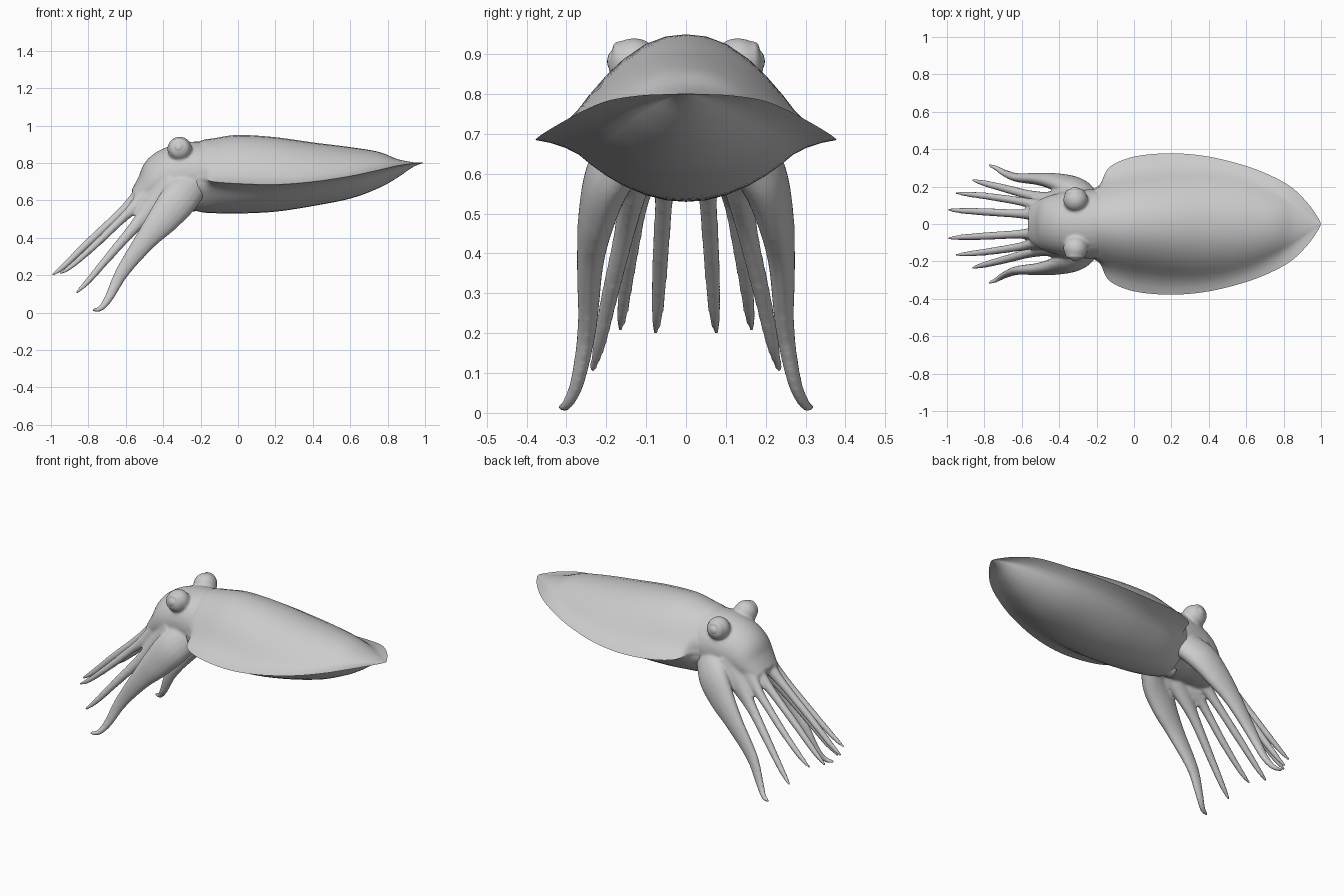
import bpy, bmesh, math
from mathutils import Vector, Matrix

cube = bpy.data.objects.get("Cube")
if cube:
    bpy.data.objects.remove(cube)

skin = bpy.data.materials.new("pale grey skin")
skin.use_nodes = True
GREY = (0.6, 0.6, 0.6, 1)
skin.diffuse_color = GREY
skin.node_tree.nodes["Principled BSDF"].inputs["Base Color"].default_value = GREY


def spline(rows, steps):
    """Catmull-Rom interpolation of rows of numbers."""
    rows = [Vector(r) for r in rows]
    out = []
    for i in range(len(rows) - 1):
        a, b = rows[max(i - 1, 0)], rows[i]
        c, d = rows[i + 1], rows[min(i + 2, len(rows) - 1)]
        for k in range(steps):
            t = k / steps
            out.append(0.5 * (2 * b + (c - a) * t + (2 * a - 5 * b + 4 * c - d) * t ** 2
                              + (3 * b - a - 3 * c + d) * t ** 3))
    return out + [rows[-1]]


def loft(bm, rings):
    """Skin closed rings of points and cap both ends."""
    loops = [[bm.verts.new(p) for p in ring] for ring in rings]
    n = len(loops[0])
    for a, b in zip(loops, loops[1:]):
        for i in range(n):
            j = (i + 1) % n
            bm.faces.new((a[i], a[j], b[j], b[i]))
    bm.faces.new(loops[0][::-1])
    bm.faces.new(loops[-1])


def tube(bm, rows, side=1, sides=16):
    """Tapered tube; rows are x, y, z, half width, half height."""
    pts = spline([(x, y * side, z, w, h) for x, y, z, w, h in rows], 6)
    centres = [Vector(p[:3]) for p in pts]
    rings = []
    for i, (c, p) in enumerate(zip(centres, pts)):
        tan = (centres[min(i + 1, len(pts) - 1)] - centres[max(i - 1, 0)]).normalized()
        up = tan.cross(Vector((0, 1, 0))).normalized()
        across = up.cross(tan)
        rings.append([c + across * p[3] * math.cos(a) + up * p[4] * math.sin(a)
                      for a in (math.tau * k / sides for k in range(sides))])
    loft(bm, rings)


def finish(name, bm, angle=None):
    bmesh.ops.recalc_face_normals(bm, faces=bm.faces[:])
    mesh = bpy.data.meshes.new(name)
    bm.to_mesh(mesh)
    bm.free()
    obj = bpy.data.objects.new(name, mesh)
    bpy.context.collection.objects.link(obj)
    mesh.materials.append(skin)
    bpy.ops.object.select_all(action='DESELECT')
    obj.select_set(True)
    bpy.context.view_layer.objects.active = obj
    if angle:
        bpy.ops.object.shade_smooth_by_angle(angle=math.radians(angle))
    else:
        mesh.shade_smooth()
    return obj


# Mantle with its surrounding fin: x, top z, bottom z, body width, fin width, fin z
stations = [
    (-.23, .905, .545, .175, .18, .72), (-.18, .925, .535, .2, .215, .715),
    (-.13, .932, .532, .22, .305, .70), (0, .95, .53, .25, .36, .69),
    (.2, .938, .54, .27, .378, .685), (.4, .91, .57, .265, .36, .70),
    (.6, .885, .61, .225, .31, .73), (.75, .86, .665, .165, .25, .762),
    (.85, .822, .72, .11, .19, .785), (.93, .805, .775, .05, .11, .797),
    (.98, .802, .797, .015, .04, .80), (.998, .801, .799, .003, .005, .80)]


def mantle_ring(x, top, bottom, body, fin, edge):
    def flank(z0, z1):
        arc = [(body * u, z0 + (z1 - z0) * u ** 2.2) for u in (0, .2, .4, .6, .75, .9, 1)]
        return arc + [(body + (fin - body) * u, z1 + (edge - z1) * v)
                      for u, v in ((.3, .45), (.65, .8))]
    upper = flank(top, edge + .3 * (top - edge))
    lower = flank(bottom, edge - .25 * (edge - bottom))
    half = upper + [(fin, edge)] + lower[::-1]
    return [Vector((x, y, z)) for y, z in half + [(-y, z) for y, z in half[-2:0:-1]]]


rings = [mantle_ring(*s) for s in spline(stations, 5)]
hub = Vector((-.23, 0, .73))
collar = [hub + (p - hub) * .9 + Vector((.06, 0, 0)) for p in rings[0]]
bm = bmesh.new()
loft(bm, [collar] + rings)
finish("mantle", bm, 55)

# Head, eye mounds and arms, fused into one soft skin
bm = bmesh.new()
tube(bm, [(-.06, 0, .74, .17, .16), (-.2, 0, .74, .185, .175), (-.3, 0, .74, .18, .165),
          (-.4, 0, .71, .165, .145), (-.48, 0, .66, .14, .09), (-.55, 0, .62, .1, .04)], sides=32)
arms = [
    # upper arm
    [(-.36, .05, .77, .06, .06), (-.5, .05, .65, .04, .045), (-.62, .055, .54, .024, .026),
     (-.8, .065, .375, .021, .021), (-.93, .072, .25, .016, .016), (-.995, .077, .2, .007, .007)],
    # second arm
    [(-.36, .1, .73, .06, .07), (-.5, .1, .61, .035, .05), (-.6, .12, .52, .024, .026),
     (-.76, .145, .365, .02, .02), (-.89, .16, .25, .015, .015), (-.953, .166, .208, .007, .007)],
    # third arm
    [(-.34, .12, .69, .07, .08), (-.46, .135, .56, .038, .055), (-.56, .155, .45, .026, .032),
     (-.69, .19, .3, .022, .023), (-.8, .218, .17, .017, .017), (-.865, .235, .105, .008, .008)],
    # broad lower arm
    [(-.25, .13, .68, .06, .09), (-.32, .19, .6, .06, .1), (-.4, .222, .5, .048, .085),
     (-.5, .24, .38, .034, .058), (-.62, .248, .215, .024, .037), (-.69, .272, .08, .018, .024),
     (-.735, .298, .022, .014, .016), (-.778, .315, .014, .009, .009)]]
for side in (1, -1):
    for arm in arms:
        tube(bm, arm, side)
    # eye mound
    bmesh.ops.create_uvsphere(bm, u_segments=24, v_segments=16, radius=.066,
                              matrix=Matrix.Translation((-.312, side * .13, .875)))
    # eyelid ring
    lid = Matrix.Translation((-.315, side * .174, .882))
    loop = [lid @ Vector((.042 * math.cos(a), 0, .042 * math.sin(a)))
            for a in (math.tau * k / 24 for k in range(24))]
    for p in loop:
        bmesh.ops.create_icosphere(bm, subdivisions=1, radius=.012,
                                   matrix=Matrix.Translation(p))
body = finish("head_and_arms", bm)
fuse = body.modifiers.new("fuse", 'REMESH')
fuse.mode = 'VOXEL'
fuse.voxel_size = .008
fuse.use_smooth_shade = True
soften = body.modifiers.new("soften", 'SMOOTH')
soften.factor = .5
soften.iterations = 8

# Eyeballs
for side, name in ((1, "left_eye"), (-1, "right_eye")):
    bm = bmesh.new()
    bmesh.ops.create_uvsphere(bm, u_segments=24, v_segments=16, radius=.038,
                              matrix=Matrix.Translation((-.315, side * .16, .882)))
    finish(name, bm)

# Funnel under the collar
bm = bmesh.new()
tube(bm, [(-.12, 0, .6, .06, .05), (-.2, 0, .585, .05, .04), (-.26, 0, .57, .04, .03),
          (-.275, 0, .567, .025, .018)])
finish("funnel", bm, 60)
